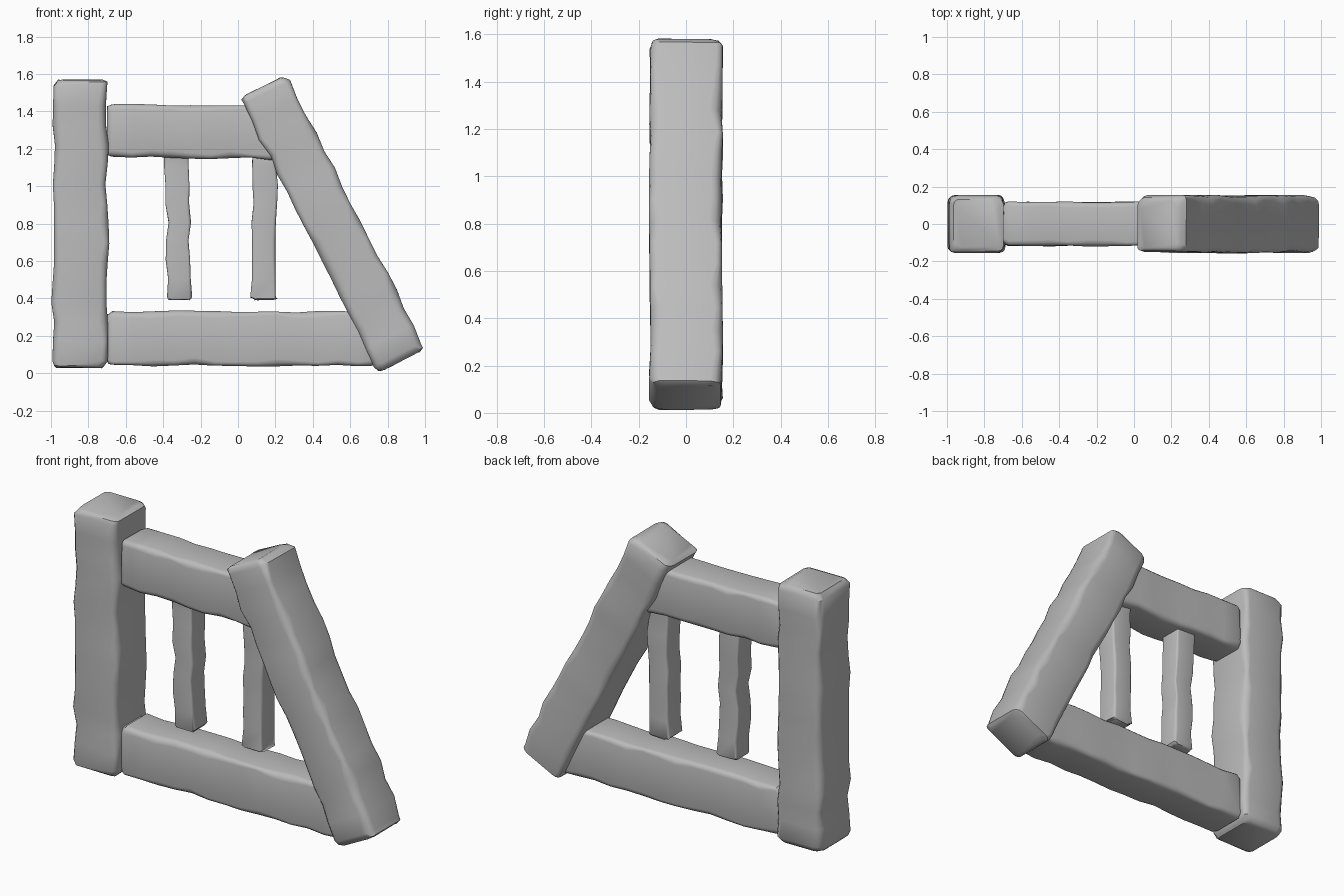
import bpy, bmesh, math, random
from mathutils import Vector

old = bpy.data.objects.get("Cube")
if old:
    bpy.data.objects.remove(old, do_unlink=True)

# Weathered grey material
grey = bpy.data.materials.new("weathered_grey")
grey.use_nodes = True
colour = (0.5, 0.5, 0.5, 1)
grey.diffuse_color = colour
grey.node_tree.nodes["Principled BSDF"].inputs["Base Color"].default_value = colour

rng = random.Random(7)


def rounded_section(width, depth, radius, chip):
    """Rectangle outline with four rounded corners, each worn by a random amount."""
    points = []
    for i, (sx, sy) in enumerate(((1, 1), (-1, 1), (-1, -1), (1, -1))):
        r = radius * rng.uniform(1 - chip, 1 + chip)
        cx, cy = sx * (width / 2 - r), sy * (depth / 2 - r)
        for step in range(4):
            a = math.radians(i * 90 + step * 30)
            points.append((cx + r * math.cos(a), cy + r * math.sin(a)))
    return points


def beam(name, start, end, width, depth, radius, wobble, y=0.0, end_width=None):
    """Rough hewn beam from start to end (x, z), lofted through worn sections."""
    a, b = Vector((start[0], y, start[1])), Vector((end[0], y, end[1]))
    axis = (b - a).normalized()
    side = Vector((0, 1, 0)).cross(axis)
    length = (b - a).length
    end_width = end_width or width
    count = max(6, round(length / 0.11))
    # Stations: small end, softened edge, body, softened edge, small end
    body = [radius + (length - 2 * radius) * i / count for i in range(count + 1)]
    stations = ([(0, radius * 1.4), (radius * 0.3, radius * 0.5)]
                + [(s, 0) for s in body]
                + [(length - radius * 0.3, radius * 0.5), (length, radius * 1.4)])
    bm = bmesh.new()
    rings = []
    for s, inset in stations:
        w = width + (end_width - width) * s / length - inset
        d = depth - inset
        drift_x = rng.uniform(-wobble, wobble)
        drift_y = rng.uniform(-wobble, wobble) * 0.5
        w += rng.uniform(-wobble, wobble)
        ring = []
        for px, py in rounded_section(w, d, radius, 0.4):
            tilt = rng.uniform(-wobble, wobble) * 0.4
            co = a + axis * (s + tilt) + side * (px + drift_x)
            ring.append(bm.verts.new(co + Vector((0, py + drift_y, 0))))
        rings.append(ring)
    for low, high in zip(rings, rings[1:]):
        for i in range(len(low)):
            j = (i + 1) % len(low)
            bm.faces.new((low[i], low[j], high[j], high[i]))
    bm.faces.new(rings[0][::-1])
    bm.faces.new(rings[-1])
    bmesh.ops.recalc_face_normals(bm, faces=bm.faces)
    mesh = bpy.data.meshes.new(name)
    bm.to_mesh(mesh)
    bm.free()
    mesh.materials.append(grey)
    obj = bpy.data.objects.new(name, mesh)
    bpy.context.collection.objects.link(obj)
    bpy.ops.object.select_all(action='DESELECT')
    obj.select_set(True)
    bpy.context.view_layer.objects.active = obj
    bpy.ops.object.shade_smooth_by_angle(angle=math.radians(40))
    return obj


# Upright and leaning posts
beam("upright_post", (-0.845, 0.03), (-0.84, 1.57), 0.292, 0.305, 0.035, 0.008,
     end_width=0.282)
beam("leaning_post", (0.872, 0.065), (0.135, 1.535), 0.285, 0.305, 0.038, 0.008,
     end_width=0.275)

# Horizontal beams, running into the leaning post
beam("top_beam", (-0.7, 1.3), (0.3, 1.287), 0.285, 0.235, 0.028, 0.007)
beam("bottom_beam", (-0.7, 0.187), (0.78, 0.187), 0.288, 0.235, 0.028, 0.007)

# Hanging bars under the top beam
for name, x in (("right_bar", -0.322), ("left_bar", 0.138)):
    beam(name, (x + 0.004, 0.393), (x, 1.22), 0.128, 0.135, 0.013, 0.009)
